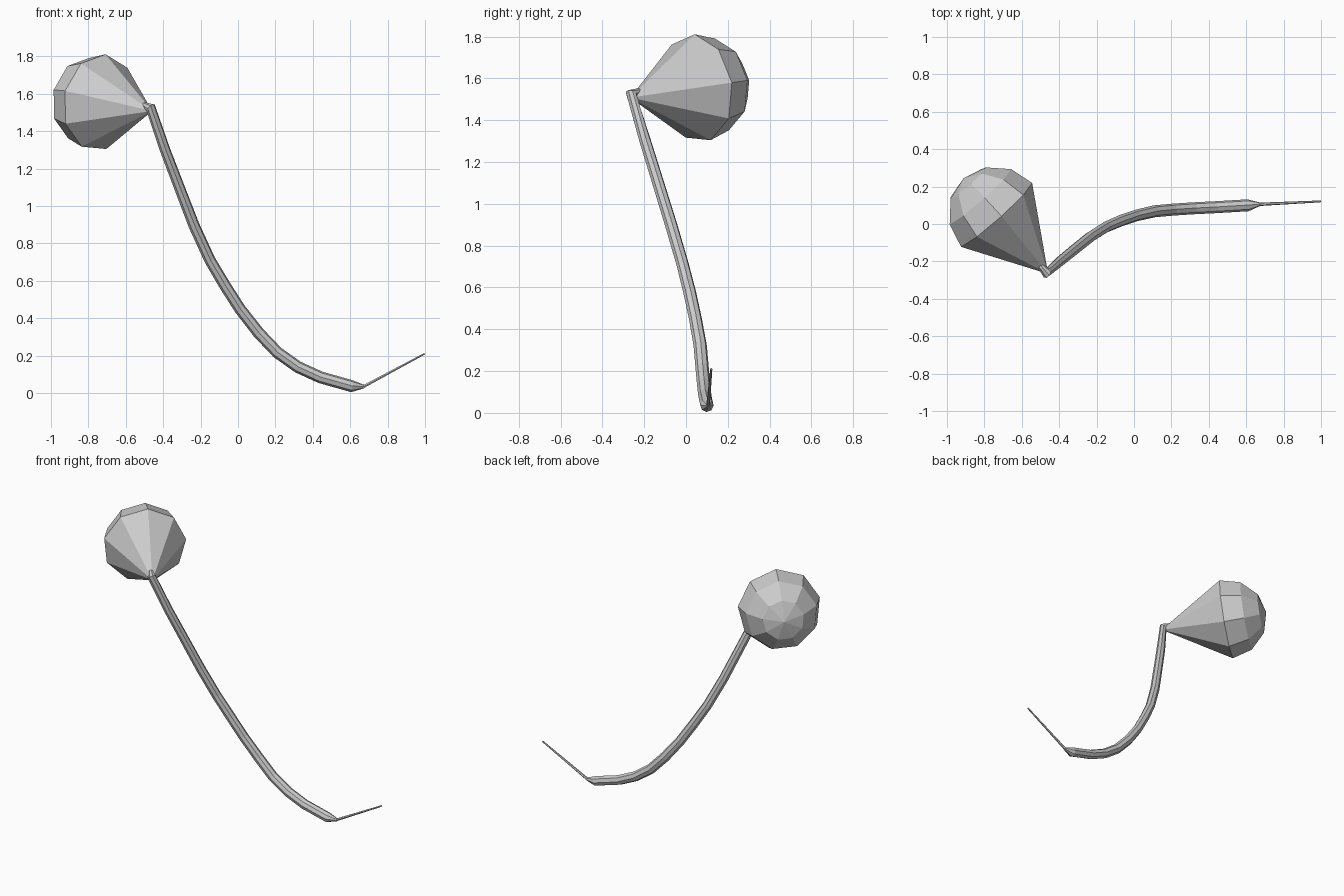
import bpy, math
from math import sin, cos, radians
from mathutils import Vector

if "Cube" in bpy.data.objects:
    bpy.data.objects.remove(bpy.data.objects["Cube"])


def loft(name, rings, close_start=True, close_end=True):
    """Skin equal-sized rings of points into one flat-shaded mesh."""
    n = len(rings[0])
    verts = [p for ring in rings for p in ring]
    faces = []
    for i in range(len(rings) - 1):
        for j in range(n):
            k = (j + 1) % n
            faces.append((i * n + j, i * n + k, (i + 1) * n + k, (i + 1) * n + j))
    if close_start:
        faces.append(tuple(reversed(range(n))))
    if close_end:
        last = (len(rings) - 1) * n
        faces.append(tuple(range(last, last + n)))
    mesh = bpy.data.meshes.new(name)
    mesh.from_pydata(verts, [], faces)
    mesh.update()
    obj = bpy.data.objects.new(name, mesh)
    bpy.context.collection.objects.link(obj)
    return obj


def tube(name, path, sides):
    """Tube along (x, y, z, radius) points with a twist-free frame."""
    pts = [Vector(p[:3]) for p in path]
    rings, side = [], Vector((0, 1, 0))
    for i, p in enumerate(pts):
        a = (p - pts[i - 1]).normalized() if i else Vector()
        b = (pts[i + 1] - p).normalized() if i < len(pts) - 1 else Vector()
        t = (a + b).normalized()
        side = (side - t * side.dot(t)).normalized()
        up = t.cross(side)
        r = path[i][3]
        rings.append([p + r * (cos(math.tau * j / sides) * side
                               + sin(math.tau * j / sides) * up)
                      for j in range(sides)])
    return loft(name, rings)


# Curved stem, bending into the bulb at the top and narrowing at the foot
tube("stem", [
    (-0.55, -0.16, 1.545, 0.005),
    (-0.495, -0.23, 1.535, 0.018),
    (-0.467, -0.262, 1.525, 0.028),
    (-0.39, -0.195, 1.30, 0.028),
    (-0.31, -0.13, 1.09, 0.029),
    (-0.235, -0.07, 0.895, 0.03),
    (-0.15, -0.016, 0.71, 0.03),
    (-0.07, 0.018, 0.575, 0.031),
    (0.01, 0.045, 0.45, 0.031),
    (0.11, 0.068, 0.322, 0.032),
    (0.21, 0.077, 0.217, 0.032),
    (0.32, 0.084, 0.139, 0.032),
    (0.44, 0.090, 0.084, 0.032),
    (0.61, 0.100, 0.036, 0.032),
    (0.675, 0.106, 0.034, 0.009),
], 8)

# Thin straight tail
tube("tail", [(0.665, 0.105, 0.031, 0.009), (0.998, 0.121, 0.21, 0.005)], 6)

# Nine-sided bulb: cone from the stem tip, closed by a half sphere
apex = Vector((-0.472, -0.252, 1.51))
centre = Vector((-0.74, 0.05, 1.553))
radius = 0.26
axis = (centre - apex).normalized()
right = axis.cross(Vector((0, 0, 1))).normalized()
up = right.cross(axis)
profile = [(-(centre - apex).length, 0.012)]
profile += [(radius * sin(radians(a)), radius * cos(radians(a))) for a in (0, 30, 60, 89.5)]
angles = [radians(86 - 40 * j) for j in range(9)]
loft("bulb", [[centre + axis * d + r * (cos(a) * right + sin(a) * up) for a in angles]
              for d, r in profile])
